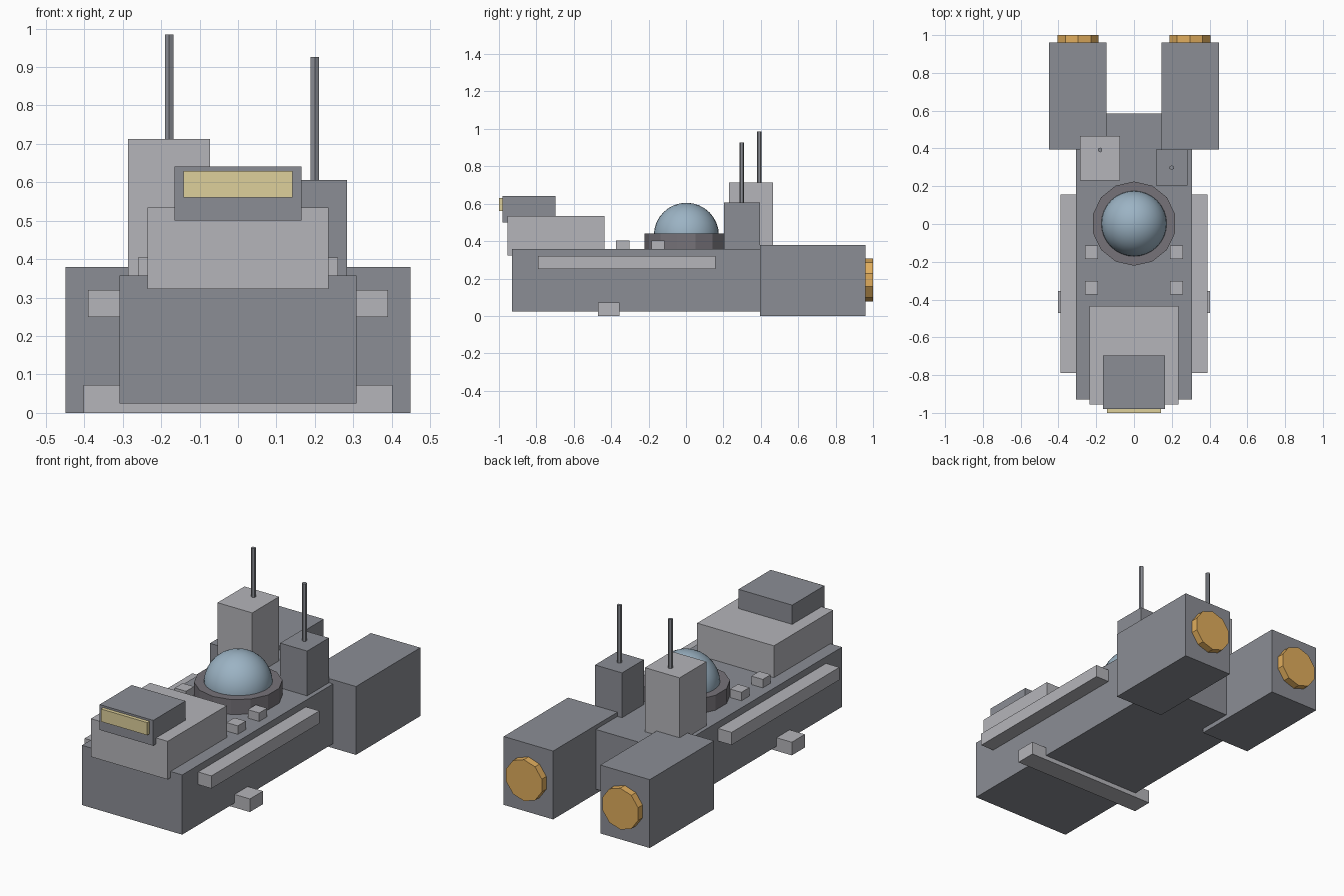
import bpy, math

if "Cube" in bpy.data.objects:
    bpy.data.objects.remove(bpy.data.objects["Cube"])


def material(name, rgb):
    m = bpy.data.materials.new(name)
    m.diffuse_color = (*rgb, 1)
    m.use_nodes = True
    m.node_tree.nodes["Principled BSDF"].inputs["Base Color"].default_value = m.diffuse_color
    return m


dark = material("dark_grey", (0.26, 0.27, 0.30))
light = material("light_grey", (0.46, 0.46, 0.49))
gold = material("engine_gold", (0.75, 0.42, 0.11))
pale = material("window_yellow", (0.73, 0.63, 0.33))
glass = material("dome_blue", (0.33, 0.45, 0.55))
ring_grey = material("ring_grey", (0.18, 0.17, 0.19))


def finish(name, mat):
    ob = bpy.context.object
    ob.name = name
    ob.data.materials.append(mat)
    return ob


def box(name, x, y, z, mat):
    """Box from (min, max) ranges on each axis."""
    r = (x, y, z)
    bpy.ops.mesh.primitive_cube_add(size=1, location=[(a + b) / 2 for a, b in r])
    ob = bpy.context.object
    ob.scale = [b - a for a, b in r]
    bpy.ops.object.transform_apply(location=False, rotation=False, scale=True)
    return finish(name, mat)


def cyl(name, sides, radius, depth, loc, mat, rot=(0, 0, 0)):
    bpy.ops.mesh.primitive_cylinder_add(vertices=sides, radius=radius, depth=depth,
                                        location=loc, rotation=rot)
    return finish(name, mat)


# Hull and cross bar underneath
box("hull", (-0.308, 0.308), (-0.93, 0.585), (0.025, 0.357), dark)
box("belly_bar", (-0.402, 0.402), (-0.47, -0.355), (0, 0.073), light)

# Bridge with front window
box("bridge_base", (-0.236, 0.236), (-0.955, -0.435), (0.322, 0.534), light)
box("bridge_top", (-0.165, 0.165), (-0.98, -0.697), (0.5, 0.641), dark)
box("bridge_window", (-0.142, 0.142), (-1.0, -0.96), (0.56, 0.63), pale)

# Paired parts on both sides
for side, s in (("left", -1), ("right", 1)):
    def span(a, b):
        return tuple(sorted((s * a, s * b)))
    box(f"engine_{side}", span(0.145, 0.449), (0.395, 0.96), (0, 0.38), dark)
    cyl(f"nozzle_{side}", 10, 0.115, 0.08, (s * 0.296, 0.96, 0.192), gold,
        (math.pi / 2, 0, 0))
    box(f"side_rail_{side}", span(0.29, 0.39), (-0.79, 0.157), (0.25, 0.32), light)
    for i, y in enumerate((-0.338, -0.15)):
        box(f"deck_box_{side}_{i}", span(0.19, 0.26), (y - 0.035, y + 0.035),
            (0.34, 0.404), light)

# Dome on its faceted ring
cyl("dome_ring", 14, 0.223, 0.1, (0, 0.002, 0.39), ring_grey)
bpy.ops.mesh.primitive_uv_sphere_add(segments=32, ring_count=16, radius=0.174,
                                     location=(0, 0.002, 0.431))
finish("dome", glass)
bpy.ops.object.shade_smooth()

# Rear towers and their antennas
box("tower_tall", (-0.286, -0.073), (0.229, 0.465), (0.34, 0.713), light)
box("tower_short", (0.117, 0.283), (0.203, 0.395), (0.34, 0.606), dark)
for name, x, y, low, top in (("antenna_tall", -0.179, 0.392, 0.69, 0.985),
                             ("antenna_short", 0.2, 0.298, 0.58, 0.926)):
    cyl(name, 6, 0.0125, top - low, (x, y, (low + top) / 2), dark)
